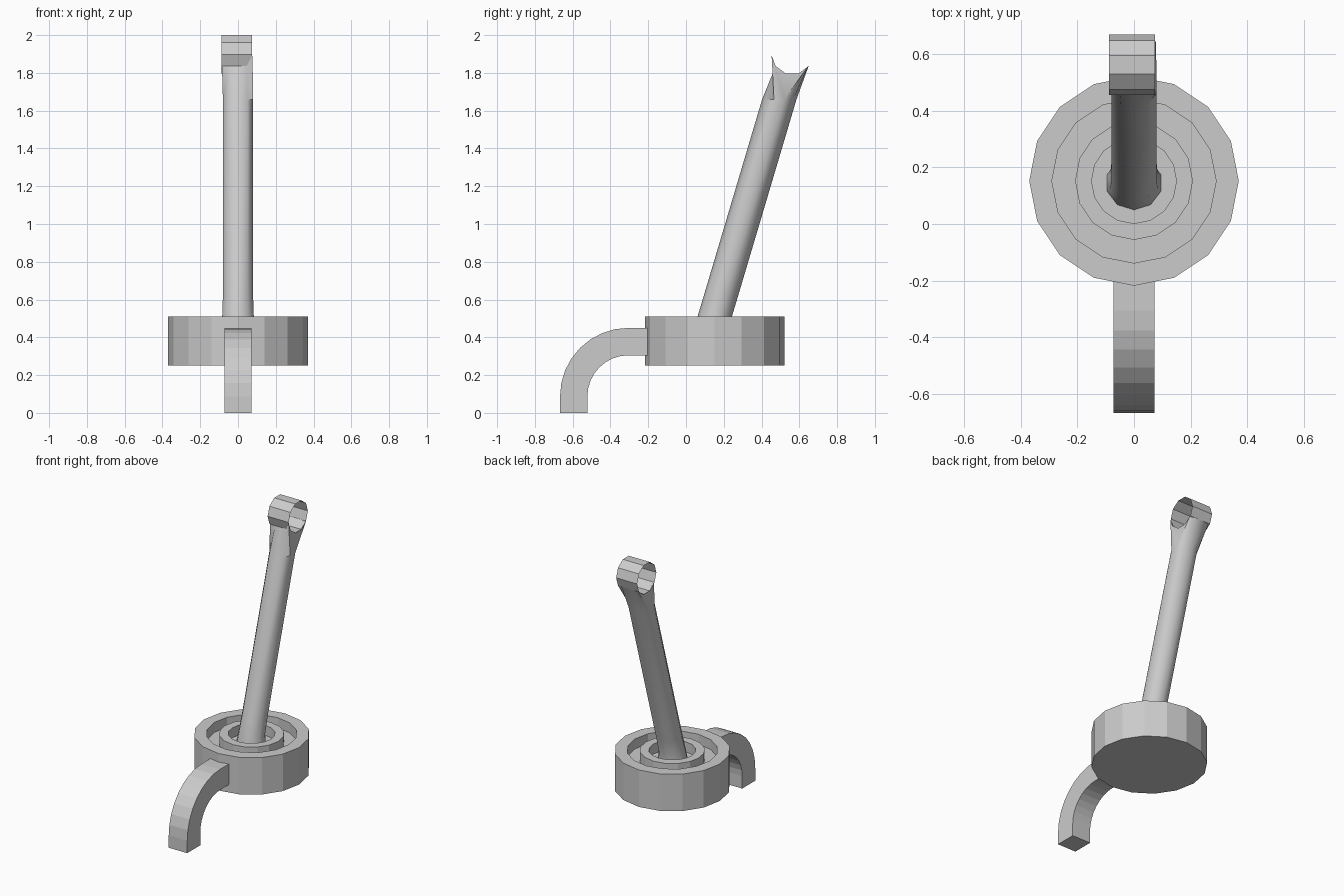
import bpy, bmesh
from math import sin, cos, pi

if "Cube" in bpy.data.objects:
    bpy.data.objects.remove(bpy.data.objects["Cube"])

grey = bpy.data.materials.new("plain grey")
grey.diffuse_color = (0.6, 0.6, 0.6, 1)
grey.use_nodes = True
grey.node_tree.nodes["Principled BSDF"].inputs["Base Color"].default_value = grey.diffuse_color


def finish(name, bm, fix_normals=True):
    if fix_normals:
        bmesh.ops.recalc_face_normals(bm, faces=bm.faces)
    me = bpy.data.meshes.new(name)
    bm.to_mesh(me)
    bm.free()
    me.materials.append(grey)
    ob = bpy.data.objects.new(name, me)
    bpy.context.collection.objects.link(ob)
    return ob


def bridge(bm, a, b, skip=()):
    n = len(a)
    for i in range(n):
        if i not in skip:
            j = (i + 1) % n
            bm.faces.new((a[i], a[j], b[j], b[i]))


# Round base with two raised rims, turned from a profile
FLOOR, TOP, CY = 0.44, 0.51, 0.152
profile = [(0.37, 0.25), (0.37, TOP), (0.29, TOP), (0.29, FLOOR), (0.208, FLOOR),
           (0.208, TOP), (0.15, TOP), (0.15, FLOOR)]
bm = bmesh.new()
rings = [[bm.verts.new((r * cos(k * pi / 8), CY + r * sin(k * pi / 8), z)) for k in range(16)]
         for r, z in profile]
for a, b in zip(rings, rings[1:]):
    bridge(bm, a, b)
bm.faces.new(rings[0])
bm.faces.new(rings[-1])
finish("round_base", bm)

# Curved spout: square section swept down a quarter circle
bm = bmesh.new()
AY, AZ = -0.305, 0.088
path = [(-0.20, None)] + [(None, k * pi / 16) for k in range(9)] + [(None, None)]
loops = []
for y, ang in path:
    pts = []
    for r in (0.362, 0.217):
        if y is not None:
            pts.append((y, AZ + r))
        elif ang is not None:
            pts.append((AY - r * sin(ang), AZ + r * cos(ang)))
        else:
            pts.append((AY - r, 0))
    (yo, zo), (yi, zi) = pts
    loops.append([bm.verts.new(p) for p in
                  ((-0.072, yo, zo), (0.072, yo, zo), (0.072, yi, zi), (-0.072, yi, zi))])
for a, b in zip(loops, loops[1:]):
    bridge(bm, a, b)
bm.faces.new(loops[0])
bm.faces.new(loops[-1])
finish("curved_hook", bm)

# Leaning shaft: ten-sided, flared at the foot and under the ring
bm = bmesh.new()
sections = [(FLOOR, 0.145, 0.100, 0.095), (TOP, 0.152, 0.088, 0.091),
            (0.62, 0.185, 0.084, 0.091), (1.66, 0.494, 0.084, 0.091)]
loops = [[bm.verts.new((rx * sin(k * pi / 5), cy - ry * cos(k * pi / 5), z)) for k in range(10)]
         for z, cy, rx, ry in sections]
half = [(0, 0.475, 1.836), (0.045, 0.475, 1.836), (0.077, 0.453, 1.893),
        (0.077, 0.645, 1.833), (0.05, 0.648, 1.836), (0, 0.649, 1.836)]
left = [(-x, y, z) for x, y, z in half[4:0:-1]]
left[2] = (-0.085, 0.475, 1.836)
top = [bm.verts.new(p) for p in half + left]
for a, b in zip(loops, loops[1:]):
    bridge(bm, a, b)
bridge(bm, loops[-1], top, skip=(2, 7))
low = loops[-1]
cradle = [(0.595, 1.796), (0.529, 1.796), (0.475, 1.836)]
right_pts = [bm.verts.new((0.077, y, z)) for y, z in cradle]
bm.faces.new([low[2], low[3], top[3]] + right_pts + [top[2]])
left_pts = [bm.verts.new((-0.083, y, z)) for y, z in cradle[:2]]
bm.faces.new([low[8], low[7], top[7]] + left_pts + [top[8]])
bm.faces.new(loops[0])
shaft = finish("leaning_shaft", bm)
bpy.context.view_layer.objects.active = shaft
shaft.select_set(True)
bpy.ops.object.shade_smooth_by_angle(angle=0.66)

# Open thin ring at the tip, ten-sided, axis along x
bm = bmesh.new()
ends = [[bm.verts.new((x, 0.562 + 0.107 * cos(k * pi / 5), 1.898 + 0.107 * sin(k * pi / 5)))
         for k in range(10)] for x in (-0.088, 0.075)]
bridge(bm, *ends)
finish("tip_ring", bm)
